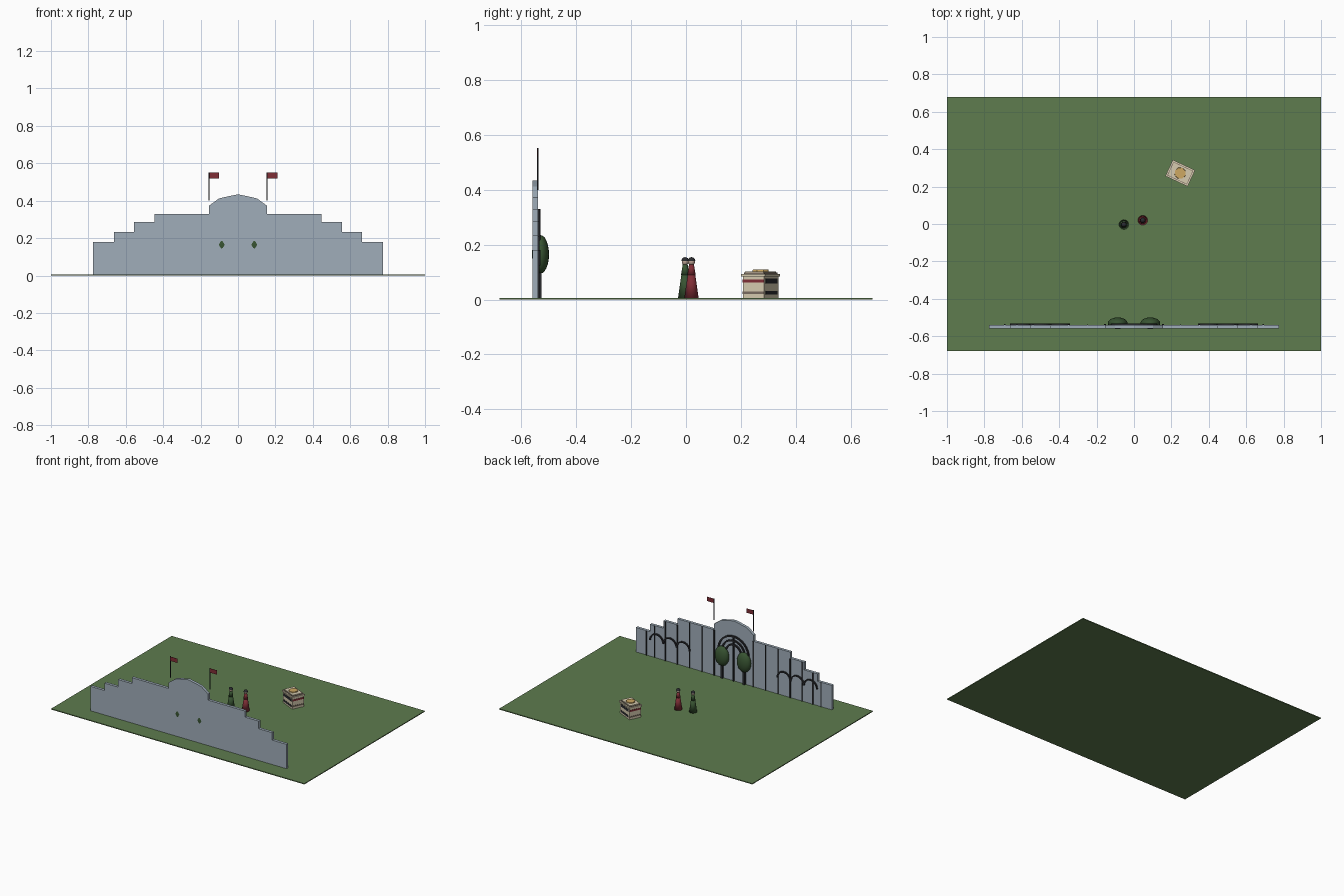
import bpy, bmesh, math
from mathutils import Matrix, Vector

if "Cube" in bpy.data.objects:
    bpy.data.objects.remove(bpy.data.objects["Cube"])


def mat(name, r, g, b):
    m = bpy.data.materials.new(name)
    lin = [(c / 255 / 12.92 if c < 11 else ((c / 255 + 0.055) / 1.055) ** 2.4) for c in (r, g, b)]
    m.diffuse_color = (*lin, 1)
    m.use_nodes = True
    m.node_tree.nodes["Principled BSDF"].inputs["Base Color"].default_value = m.diffuse_color
    return m


GRASS = mat("grass_green", 94, 124, 78)
WALL = mat("blue_grey", 160, 174, 186)
DARK = mat("charcoal", 42, 43, 47)
RED = mat("deep_red", 128, 46, 54)
LEAF = mat("leaf_green", 56, 84, 50)
CREAM = mat("cream", 214, 203, 176)
OCHRE = mat("ochre", 205, 168, 98)
TAUPE = mat("taupe", 122, 108, 96)
SKIN = mat("pale_skin", 190, 165, 150)


def finish(name, bm, material, smooth=False):
    bmesh.ops.recalc_face_normals(bm, faces=bm.faces)
    me = bpy.data.meshes.new(name)
    bm.to_mesh(me)
    bm.free()
    me.materials.append(material)
    ob = bpy.data.objects.new(name, me)
    bpy.context.collection.objects.link(ob)
    if smooth:
        for p in me.polygons:
            p.use_smooth = True
    return ob


def box(name, lo, hi, material, frame=Matrix()):
    lo, hi = Vector(lo), Vector(hi)
    bm = bmesh.new()
    m = frame @ Matrix.Translation((lo + hi) / 2) @ Matrix.Diagonal((*(hi - lo), 1))
    bmesh.ops.create_cube(bm, size=1, matrix=m)
    return finish(name, bm, material)


def extrude_xz(name, pts, y0, y1, material):
    bm = bmesh.new()
    f = bm.faces.new([bm.verts.new((x, y0, z)) for x, z in pts])
    g = bmesh.ops.extrude_face_region(bm, geom=[f])["geom"]
    bmesh.ops.translate(bm, verts=[v for v in g if isinstance(v, bmesh.types.BMVert)], vec=(0, y1 - y0, 0))
    return finish(name, bm, material)


def cone(name, loc, r1, r2, h, sides, material, smooth=False):
    bm = bmesh.new()
    m = Matrix.Translation((loc[0], loc[1], loc[2] + h / 2))
    bmesh.ops.create_cone(bm, cap_ends=True, segments=sides, radius1=r1, radius2=r2, depth=h, matrix=m)
    return finish(name, bm, material, smooth)


def ball(name, loc, radii, material):
    bm = bmesh.new()
    m = Matrix.Translation(loc) @ Matrix.Diagonal((*radii, 1))
    bmesh.ops.create_uvsphere(bm, u_segments=20, v_segments=12, radius=1, matrix=m)
    return finish(name, bm, material, True)


def arch(name, cx, cz, r, t, y0, y1, n=16):
    # half ring outline: outer edge out, inner edge back
    ang = [math.pi * i / n for i in range(n + 1)]
    pts = [(cx + r * math.cos(a), cz + r * math.sin(a)) for a in ang]
    pts += [(cx + (r - t) * math.cos(a), cz + (r - t) * math.sin(a)) for a in reversed(ang)]
    return extrude_xz(name, pts, y0, y1, DARK)


G = 0.006          # lawn surface height
BACK = -0.54       # rear plane of the wall
box("lawn", (-1, -0.68, 0), (1, 0.68, G), GRASS)

# Stepped wall with a curved crest
half = [(0.775, G), (0.775, 0.18), (0.662, 0.18), (0.662, 0.233), (0.555, 0.233), (0.555, 0.287),
        (0.447, 0.287), (0.447, 0.33), (0.155, 0.33), (0.155, 0.373), (0.102, 0.412), (0.05, 0.424)]
profile = half + [(0, 0.434)] + [(-x, z) for x, z in reversed(half)]
extrude_xz("stepped_wall", profile, -0.56, BACK, WALL)

# Battens on the rear of the wall: (x, top, width)
battens = [(0.155, 0.33, 0.012), (0.25, 0.33, 0.005), (0.35, 0.33, 0.005), (0.445, 0.285, 0.01),
           (0.54, 0.285, 0.005), (0.625, 0.23, 0.005), (0.69, 0.178, 0.008)]
for s in (-1, 1):
    for x, top, w in battens:
        box("rear_batten", (s * x - w / 2, BACK, G), (s * x + w / 2, BACK + 0.005, top), DARK)

    # Row of three small arches on each wing
    for i in range(3):
        arch("wing_arch", s * (0.3975 + 0.105 * i), 0.125, 0.056, 0.009, BACK, BACK + 0.009)

    # Flattened trees
    x = s * 0.087
    box("tree_trunk", (x - 0.007, BACK, G), (x + 0.007, -0.526, 0.12), DARK)
    ball("tree_crown", (x, -0.5305, 0.165), (0.053, 0.031, 0.07), LEAF)

    # Flags
    x = s * 0.156
    cone("flag_pole", (x, BACK, 0.40), 0.003, 0.003, 0.152, 8, DARK)
    box("flag", (x, BACK - 0.001, 0.52), (x + 0.055, BACK + 0.001, 0.55), RED)

# Concentric arches of the central doorway
for r in (0.125, 0.095, 0.065):
    arch("door_arch", 0, 0.205, r, 0.011, BACK, BACK + 0.009)
    for s in (-1, 1):
        xs = sorted((s * r, s * (r - 0.011)))
        box("door_arch_leg", (xs[0], BACK, 0.15), (xs[1], BACK + 0.009, 0.205), DARK)
box("door_post", (-0.005, BACK, G), (0.005, BACK + 0.009, 0.325), DARK)


# Two robed figures
def figure(x, y, robe):
    cone("robe_skirt", (x, y, G), 0.026, 0.013, 0.09, 20, robe, True)
    cone("robe_bodice", (x, y, 0.09), 0.015, 0.009, 0.038, 20, robe, True)
    ball("head", (x, y, 0.138), (0.0125, 0.0125, 0.014), SKIN)
    # dark hair cap over the crown
    bm = bmesh.new()
    m = Matrix.Translation((x, y, 0.14)) @ Matrix.Diagonal((0.014, 0.014, 0.0145, 1))
    bmesh.ops.create_uvsphere(bm, u_segments=20, v_segments=12, radius=1, matrix=m)
    bmesh.ops.bisect_plane(bm, geom=bm.verts[:] + bm.edges[:] + bm.faces[:],
                           plane_co=(x, y, 0.141), plane_no=(0, 0, 1), clear_inner=True)
    finish("hair", bm, DARK, True)


figure(-0.054, -0.003, LEAF)
figure(0.047, 0.02, RED)

# Small kiosk, turned on the lawn
K = Matrix.Translation((0.247, 0.272, 0)) @ Matrix.Rotation(math.radians(-25), 4, "Z")
a, b = 0.061, 0.043
box("kiosk_body", (-a, -b, G), (a, b, 0.086), CREAM, K)
box("kiosk_cornice", (-a - 0.005, -b - 0.005, 0.084), (a + 0.005, b + 0.005, 0.094), CREAM, K)
box("kiosk_roof_border", (-a + 0.003, -b + 0.003, 0.094), (a - 0.003, b - 0.003, 0.098), TAUPE, K)
box("kiosk_roof", (-a + 0.006, -b + 0.006, 0.094), (a - 0.006, b - 0.006, 0.103), CREAM, K)
dome = cone("kiosk_roof_disc", (0, 0, 0.10), 0.032, 0.03, 0.009, 8, OCHRE)
dome.matrix_world = K
for s in (-1, 1):
    # end stripes
    for z0, z1, m in ((0.062, 0.074, RED), (0.02, 0.03, TAUPE)):
        xs = sorted((s * a, s * (a + 0.002)))
        box("kiosk_end_stripe", (xs[0], -b, z0), (xs[1], b, z1), m, K)
    # dark openings on the long sides
    ys = sorted((s * b, s * (b + 0.002)))
    for z0, z1 in ((0.058, 0.076), (0.018, 0.032)):
        box("kiosk_side_opening", (-a + 0.012, ys[0], z0), (a - 0.012, ys[1], z1), DARK, K)
